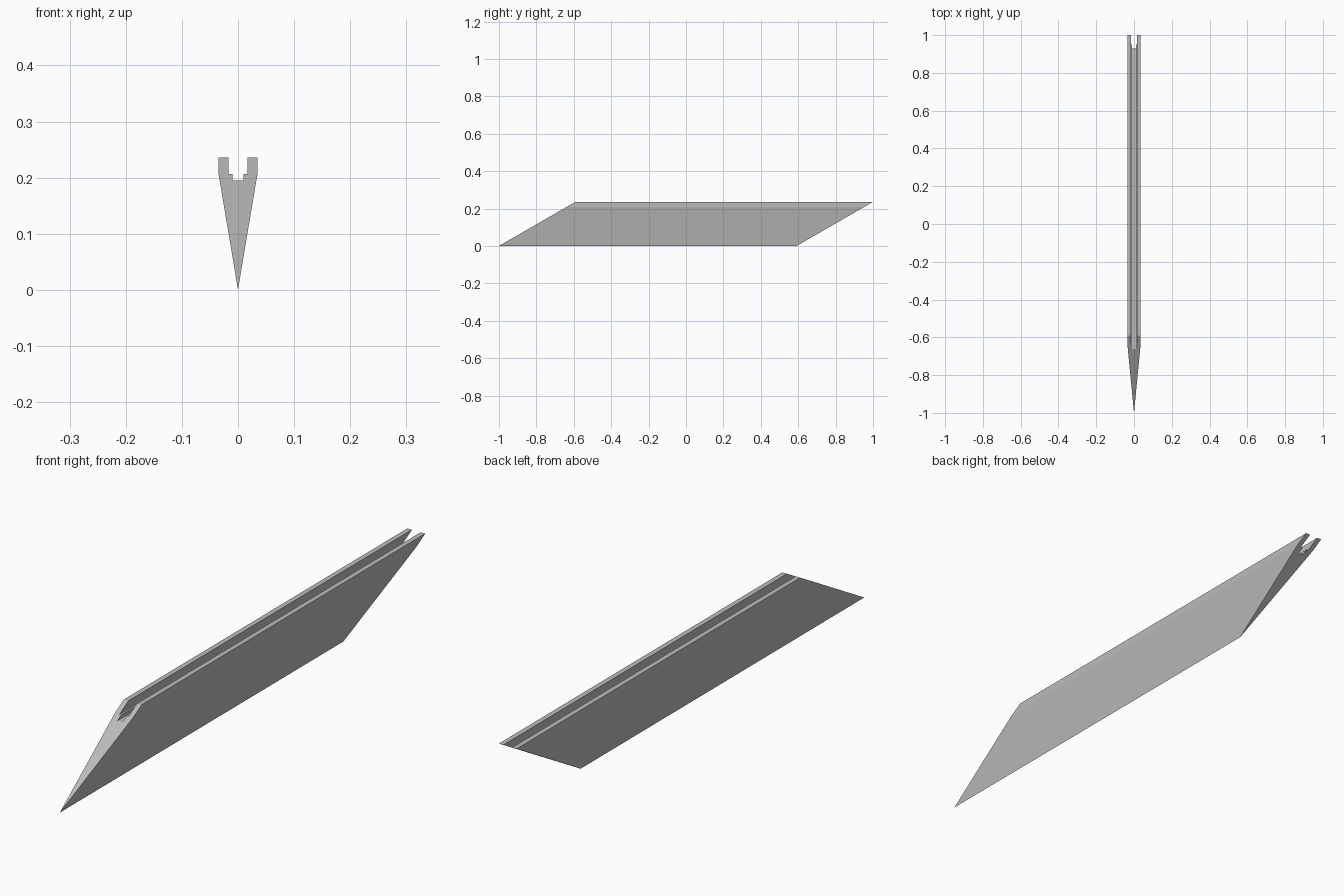
import bpy
import bmesh
import math

cube = bpy.data.objects.get("Cube")
if cube:
    bpy.data.objects.remove(cube, do_unlink=True)

# Single grey material
grey = bpy.data.materials.new("plain grey")
grey.use_nodes = True
colour = (0.5, 0.5, 0.5, 1)
grey.diffuse_color = colour
grey.node_tree.nodes["Principled BSDF"].inputs["Base Color"].default_value = colour

# Wedge cross-section with a stepped groove: right half, from keel to groove floor
half = [(0.035, 0.209), (0.035, 0.236), (0.017, 0.236),
        (0.017, 0.207), (0.01, 0.207), (0.01, 0.195)]
profile = [(0, 0)] + half + [(-x, z) for x, z in reversed(half)]

# Both ends lean back at the same angle
height = 0.236
lean = math.tan(math.radians(60))
length = 2 - height * lean

bm = bmesh.new()
front = bm.faces.new([bm.verts.new((x, -1 + z * lean, z)) for x, z in profile])
swept = bmesh.ops.extrude_face_region(bm, geom=[front], use_keep_orig=True)
back_verts = [g for g in swept["geom"] if isinstance(g, bmesh.types.BMVert)]
bmesh.ops.translate(bm, verts=back_verts, vec=(0, length, 0))
bmesh.ops.recalc_face_normals(bm, faces=bm.faces)

mesh = bpy.data.meshes.new("grooved_wedge_blade")
bm.to_mesh(mesh)
bm.free()
mesh.materials.append(grey)
blade = bpy.data.objects.new("grooved_wedge_blade", mesh)
bpy.context.collection.objects.link(blade)
